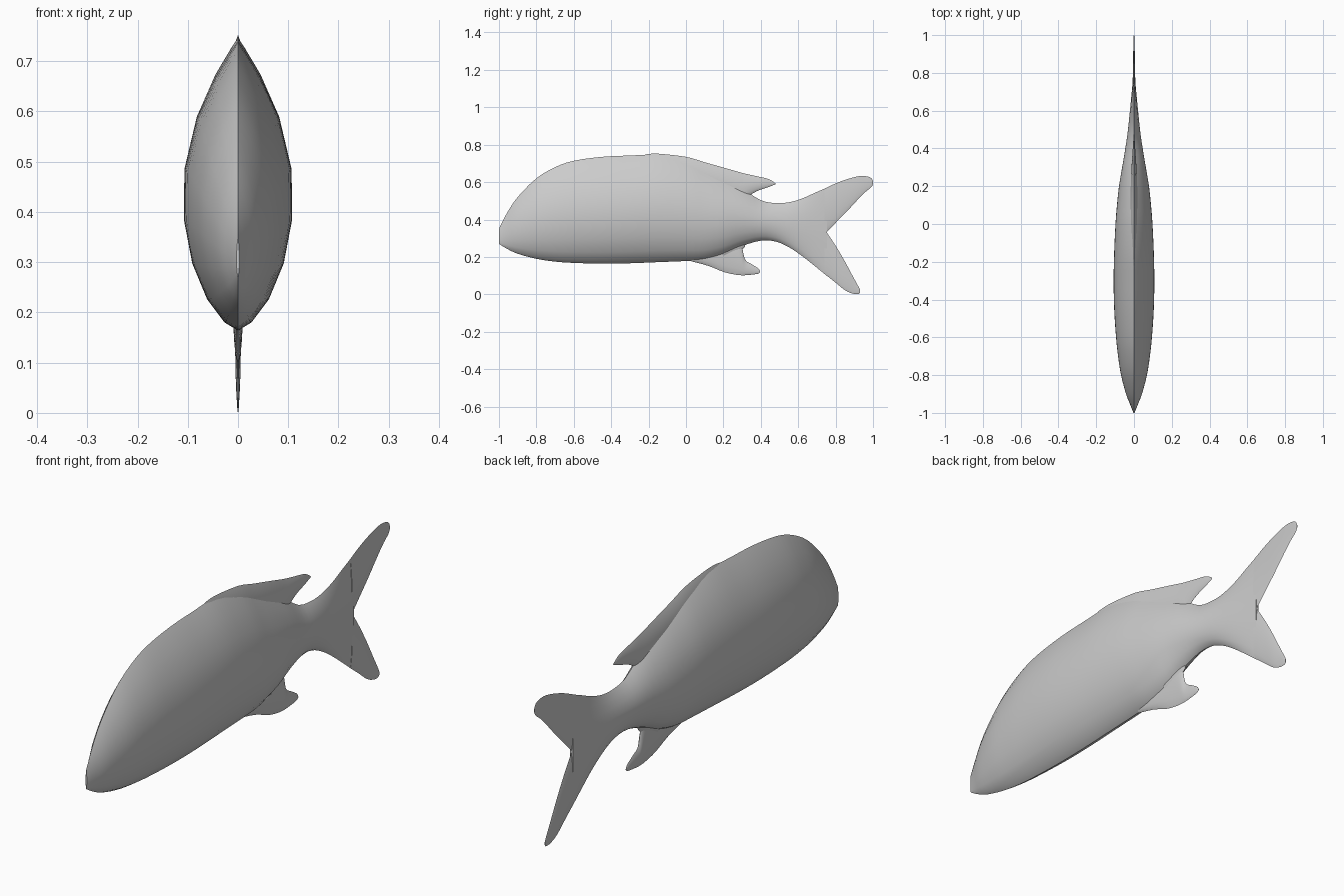
import bpy, bmesh, math

grey = bpy.data.materials.new("plain grey")
grey.diffuse_color = (0.6, 0.6, 0.6, 1)


def smooth_path(rows, steps):
    """Catmull-Rom through the section rows."""
    out = []
    n = len(rows)
    for i in range(n - 1):
        a, b = rows[max(i - 1, 0)], rows[i]
        c, d = rows[i + 1], rows[min(i + 2, n - 1)]
        for s in range(steps):
            t = s / steps
            out.append([0.5 * (2 * q + (r - p) * t + (2 * p - 5 * q + 4 * r - u) * t * t
                               + (3 * q - p - 3 * r + u) * t ** 3)
                        for p, q, r, u in zip(a, b, c, d)])
    out.append(list(rows[-1]))
    return out


def loft(name, rows, steps=3, half=9, top_power=2.0, low_power=1.3):
    """Skin lens-shaped sections; each row is y, low z, high z, half width."""
    bm = bmesh.new()
    rings = []
    for y, lo, hi, w in smooth_path(rows, steps):
        mid = lo + (hi - lo) * 0.46
        ring = []
        for i in range(2 * half):
            a = math.pi * i / half
            t, s = math.cos(a), math.sin(a)
            z = mid + t * ((hi - mid) if t > 0 else (mid - lo))
            x = w * abs(s) ** (top_power if t > 0 else low_power)
            ring.append(bm.verts.new((math.copysign(x, s), y, z)))
        rings.append(ring)
    for r0, r1 in zip(rings, rings[1:]):
        for i in range(2 * half):
            j = (i + 1) % (2 * half)
            bm.faces.new((r0[i], r0[j], r1[j], r1[i]))
    bm.faces.new(rings[0])
    bm.faces.new(rings[-1])
    bmesh.ops.remove_doubles(bm, verts=bm.verts, dist=1e-5)
    bmesh.ops.recalc_face_normals(bm, faces=bm.faces)
    mesh = bpy.data.meshes.new(name)
    bm.to_mesh(mesh)
    bm.free()
    mesh.materials.append(grey)
    ob = bpy.data.objects.new(name, mesh)
    bpy.context.collection.objects.link(ob)
    bpy.ops.object.select_all(action='DESELECT')
    ob.select_set(True)
    bpy.context.view_layer.objects.active = ob
    bpy.ops.object.shade_smooth_by_angle(angle=math.radians(50))
    return ob


# body, tail stem and root of the tail fin
loft("body", [
    (-1.0, .27, .35, .003), (-.96, .245, .43, .019), (-.9, .217, .52, .043),
    (-.8, .19, .62, .070), (-.7, .175, .68, .086), (-.6, .168, .714, .097),
    (-.45, .164, .735, .107), (-.3, .166, .742, .110), (-.15, .172, .745, .107),
    (0, .178, .715, .100), (.1, .185, .672, .092), (.2, .212, .622, .081),
    (.3, .258, .567, .064), (.4, .287, .503, .047), (.48, .282, .488, .035),
    (.55, .252, .492, .027), (.62, .205, .512, .020), (.69, .150, .543, .013),
    (.755, .097, .571, .007)])

# forked tail
loft("tail_upper_lobe", [
    (.74, .320, .565, .008), (.8, .382, .593, .006), (.86, .443, .615, .005),
    (.92, .508, .631, .004), (.96, .548, .632, .003), (.99, .572, .622, .002),
    (1.0, .590, .605, .001)])
loft("tail_lower_lobe", [
    (.74, .110, .350, .008), (.8, .062, .260, .006), (.85, .022, .175, .005),
    (.89, .004, .100, .003), (.92, .001, .045, .002), (.93, .008, .025, .001)])

# dorsal fin, sweeping back to a point
loft("dorsal_fin", [
    (-.22, .60, .748, .015), (-.15, .60, .752, .017), (0, .56, .735, .022),
    (.1, .53, .706, .021), (.2, .50, .678, .018), (.29, .49, .652, .014),
    (.335, .525, .641, .011), (.38, .552, .631, .008), (.44, .573, .617, .004),
    (.478, .588, .594, .001)], half=7)

# anal fin below the tail stem
loft("anal_fin", [
    (.03, .176, .25, .012), (.12, .152, .28, .012), (.2, .120, .32, .011),
    (.26, .106, .32, .010), (.295, .102, .27, .009), (.315, .102, .188, .007),
    (.35, .105, .162, .005), (.385, .110, .140, .003), (.396, .117, .125, .001)], half=7)
loft("anal_fin_root", [
    (.2, .19, .34, .02), (.28, .225, .34, .012), (.315, .255, .33, .006)], half=6)
